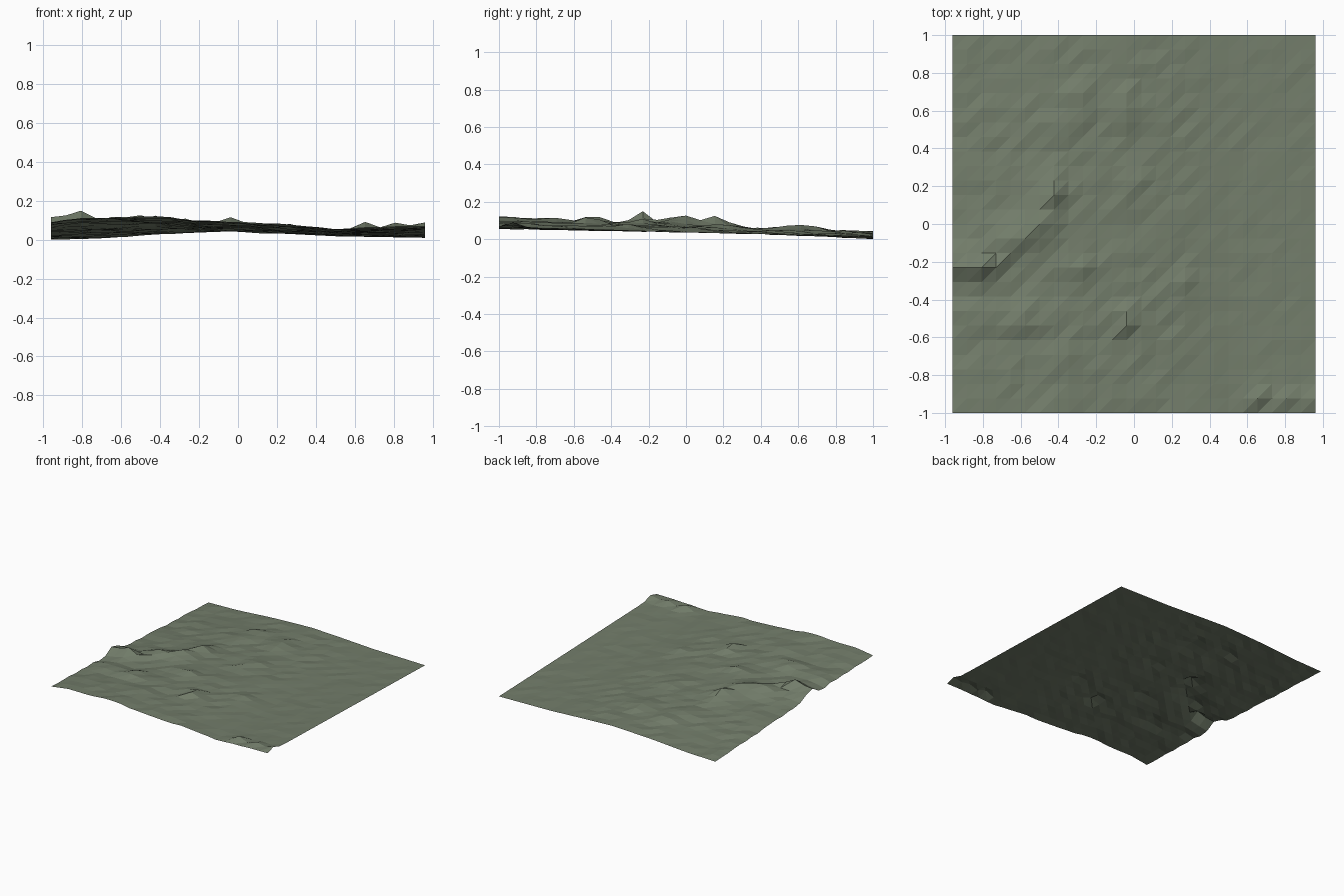
import bpy, bmesh, math, random

if "Cube" in bpy.data.objects:
    bpy.data.objects.remove(bpy.data.objects["Cube"])

random.seed(4)
NX, NY = 25, 26            # grid cells
STEP = 2 / NY

# Front and back edge profiles (x, z)
FRONT = [(-.96, .097), (-.85, .115), (-.7, .12), (-.55, .117), (-.4, .122), (-.2, .102),
         (0, .094), (.2, .083), (.5, .06), (.62, .062), (.96, .07)]
BACK = [(-.96, .004), (-.7, .011), (-.4, .033), (-.05, .047), (.2, .037), (.5, .022), (.96, .014)]

# Knolls and ridges: x, y, height, radius x, radius y
KNOLLS = [(-.81, -.23, .075, .09, .07), (-.96, -.2, .055, .08, .09), (-.65, -.08, .05, .09, .09),
          (-.5, .0, .05, .09, .12), (-.42, .16, .05, .07, .09), (-.3, -.22, .03, .09, .09),
          (-.58, -.5, .035, .11, .07), (-.85, -.48, .03, .09, .07), (-.04, -.5, .045, .06, .06),
          (.0, .2, .025, .05, .1), (.25, -.33, .025, .08, .08), (-.3, .68, .03, .08, .07),
          (-.04, .6, .03, .06, .1), (-.35, .52, .025, .1, .05), (.65, -.92, .033, .05, .05),
          (.81, -.92, .03, .06, .05), (.96, -.92, .025, .06, .05), (-.4, -.7, .012, .2, .05)]


def profile(points, x):
    for (x0, z0), (x1, z1) in zip(points, points[1:]):
        if x <= x1:
            return z0 + (z1 - z0) * (x - x0) / (x1 - x0)
    return points[-1][1]


def height(x, y):
    t = (y + 1) / 2
    z = profile(FRONT, x) * (1 - t) + profile(BACK, x) * t
    for kx, ky, h, rx, ry in KNOLLS:
        z += h * math.exp(-((x - kx) / rx) ** 2 - ((y - ky) / ry) ** 2)
    # small roughness, stronger on the hilly left, none along the back and right edges
    rough = .006 if x < .3 else .003
    if y < .99 and x < .95:
        z += random.uniform(-rough, rough)
    return max(0, z)


# Terrain sheet, each cell split from lower left to upper right
bm = bmesh.new()
rows = []
for j in range(NY + 1):
    y = -1 + j * STEP
    rows.append([])
    for i in range(NX + 1):
        x = (i - NX / 2) * STEP
        rows[-1].append(bm.verts.new((x, y, height(x, y))))
for j in range(NY):
    for i in range(NX):
        a, b = rows[j][i], rows[j][i + 1]
        c, d = rows[j + 1][i + 1], rows[j + 1][i]
        bm.faces.new((a, b, c))
        bm.faces.new((a, c, d))
low = min(v.co.z for v in bm.verts)
for v in bm.verts:
    v.co.z -= low

mesh = bpy.data.meshes.new("terrain")
bm.to_mesh(mesh)
bm.free()
terrain = bpy.data.objects.new("terrain", mesh)
bpy.context.collection.objects.link(terrain)

# Mossy green ground
moss = bpy.data.materials.new("moss_ground")
moss.diffuse_color = (.17, .205, .145, 1)
moss.use_nodes = True
moss.node_tree.nodes["Principled BSDF"].inputs["Base Color"].default_value = moss.diffuse_color
mesh.materials.append(moss)
